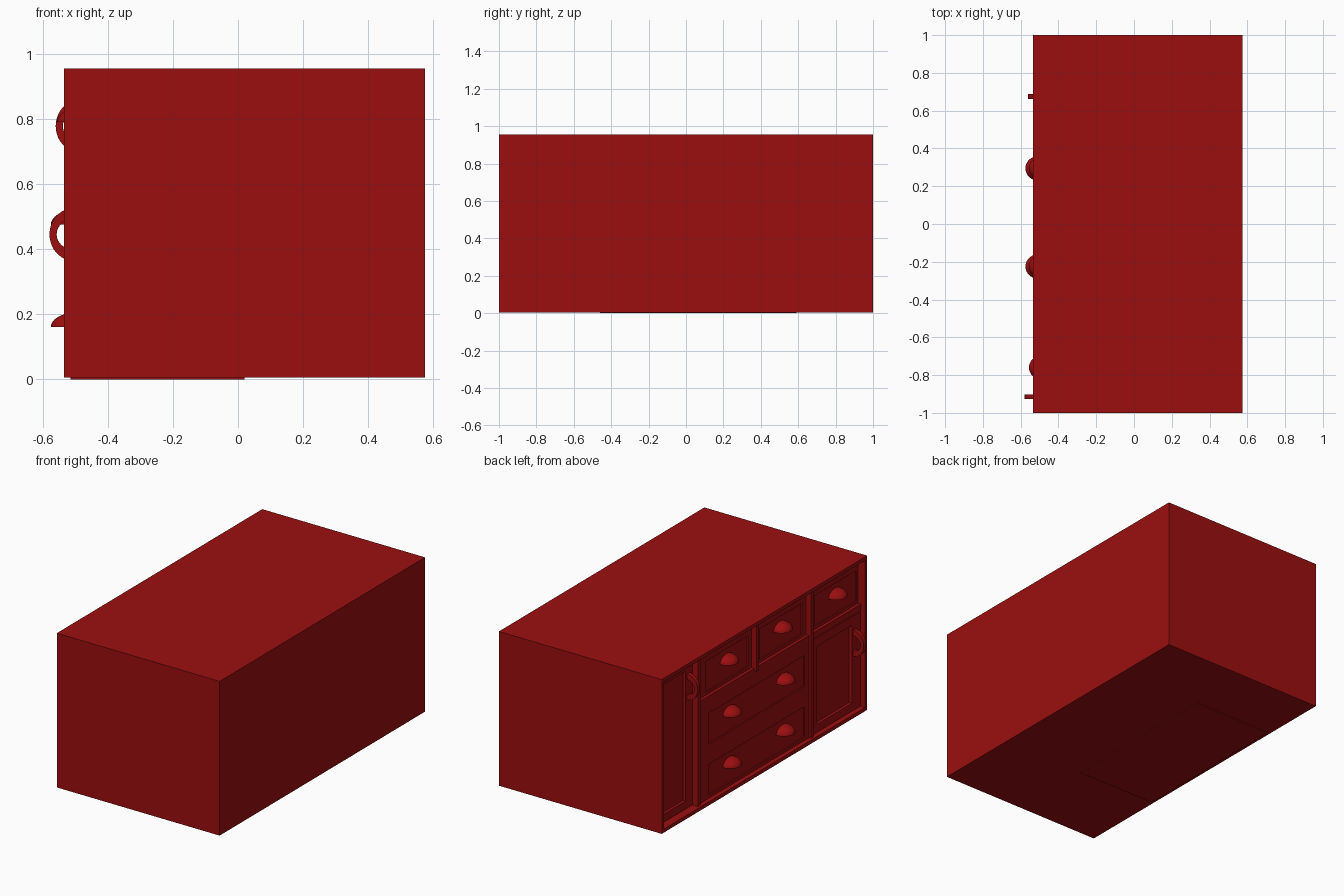
import bpy, bmesh, math
from mathutils import Matrix

if "Cube" in bpy.data.objects:
    bpy.data.objects.remove(bpy.data.objects["Cube"], do_unlink=True)

red = bpy.data.materials.new("deep_red")
red.use_nodes = True
colour = (0.33, 0.0045, 0.005, 1)
red.diffuse_color = colour
red.node_tree.nodes["Principled BSDF"].inputs["Base Color"].default_value = colour

BACK, FRONT, BASE, TOP = 0.575, -0.535, 0.005, 0.955
LIP = 0.022


def finish(name, bm, smooth=False):
    bmesh.ops.recalc_face_normals(bm, faces=bm.faces)
    mesh = bpy.data.meshes.new(name)
    bm.to_mesh(mesh)
    bm.free()
    mesh.materials.append(red)
    obj = bpy.data.objects.new(name, mesh)
    bpy.context.collection.objects.link(obj)
    if smooth:
        bpy.ops.object.select_all(action='DESELECT')
        obj.select_set(True)
        bpy.context.view_layer.objects.active = obj
        bpy.ops.object.shade_smooth_by_angle(angle=math.radians(40))
    return obj


def add_box(bm, x, y, z):
    size = [b - a for a, b in (x, y, z)]
    mid = [(a + b) / 2 for a, b in (x, y, z)]
    bmesh.ops.create_cube(bm, size=1, matrix=Matrix.Translation(mid) @ Matrix.Diagonal((*size, 1)))


def box(name, x, y, z):
    bm = bmesh.new()
    add_box(bm, x, y, z)
    return finish(name, bm)


def framed_front(name, face, outer, inner, depth):
    """Slab with a raised border; outer and inner are (y0, y1, z0, z1)."""
    y0, y1, z0, z1 = outer
    a0, a1, b0, b1 = inner
    bm = bmesh.new()
    add_box(bm, (face + depth, -0.45), (y0, y1), (z0, z1))
    rim = (face, face + depth)
    for y in ((y0, a0), (a1, y1)):
        add_box(bm, rim, y, (z0, z1))
    for z in ((z0, b0), (b1, z1)):
        add_box(bm, rim, (a0, a1), z)
    return finish(name, bm)


def cup_handle(name, face, y, z):
    # quarter dome with a flat underside
    bm = bmesh.new()
    bmesh.ops.create_uvsphere(bm, u_segments=32, v_segments=16, radius=1)
    for axis in ((0, 0, -1), (1, 0, 0)):
        cut = bmesh.ops.bisect_plane(bm, geom=bm.verts[:] + bm.edges[:] + bm.faces[:], dist=1e-5,
                                     plane_co=(0, 0, 0), plane_no=axis, clear_outer=True)
        rim = [e for e in cut["geom_cut"] if isinstance(e, bmesh.types.BMEdge)]
        bmesh.ops.holes_fill(bm, edges=rim, sides=0)
    bmesh.ops.transform(bm, verts=bm.verts, matrix=Matrix.Translation((face, y, z))
                        @ Matrix.Diagonal((0.072, 0.066, 0.044, 1)))
    return finish(name, bm, True)


def pull_handle(name, face, y, z, steps=20):
    # flat bow swept between an outer and an inner half ellipse
    bm = bmesh.new()
    rings = []
    for i in range(steps + 1):
        t = math.pi * (i / steps - 0.5)
        c, s = math.cos(t), math.sin(t)
        rings.append([bm.verts.new((face - d * c, y + w, z + h * s))
                      for d, h, w in ((0.072, 0.08, -0.012), (0.072, 0.08, 0.012),
                                      (0.05, 0.046, 0.012), (0.05, 0.046, -0.012))])
    for a, b in zip(rings, rings[1:]):
        for k in range(4):
            n = (k + 1) % 4
            bm.faces.new((a[k], a[n], b[n], b[k]))
    bm.faces.new(rings[0])
    bm.faces.new(rings[-1])
    return finish(name, bm, True)


# Carcass: solid block with a lip round the working side
bm = bmesh.new()
add_box(bm, (-0.46, BACK), (-1, 1), (BASE, TOP))
for y in ((-1, LIP - 1), (1 - LIP, 1)):
    add_box(bm, (FRONT, -0.46), y, (BASE, TOP))
for z in ((BASE, BASE + LIP), (TOP - LIP, TOP)):
    add_box(bm, (FRONT, -0.46), (LIP - 1, 1 - LIP), z)
finish("carcass", bm)
box("underside_plate", (-0.515, 0.02), (-0.46, 0.59), (0, BASE + 0.001))

# Dividers between the bays
Z0, Z1 = BASE + LIP, TOP - LIP
for label, y, low in (("door", 0.615, Z0), ("cupboard", -0.485, Z0), ("upper", 0.045, 0.64)):
    box(label + "_divider", (-0.52, -0.45), (y - 0.013, y + 0.013), (low, Z1))

UPPER, LOWER = -0.488, -0.507


def drawer(name, face, y0, y1, base, cups):
    panel = (min(cups) - 0.205, max(cups) + 0.205, base - 0.115, base + 0.075)
    framed_front(name, face, (y0, y1, base - 0.133, base + 0.143), panel, 0.008)
    for i, y in enumerate(cups):
        cup_handle(f"{name}_cup_{i + 1}", face + 0.004, y, base)


# Drawers: three small ones above two wide ones
for name, y0, y1, cup in (("left", 0.058, 0.602, 0.295), ("middle", -0.472, 0.032, -0.225),
                          ("right", -0.978, -0.498, -0.76)):
    drawer(f"small_{name}_drawer", UPPER, y0, y1, 0.79, [cup])
for name, base in (("upper", 0.475), ("lower", 0.16)):
    drawer(f"wide_{name}_drawer", LOWER, -0.472, 0.602, base, [0.295, -0.225])

# Rails between drawer rows
box("upper_rail", (LOWER, -0.45), (-0.978, 0.602), (0.618, 0.657))
box("lower_rail", (LOWER, -0.45), (-0.472, 0.602), (0.303, 0.342))

# Doors with sunken panels and bow pulls
framed_front("tall_door", UPPER, (0.632, 0.974, Z0 + 0.004, Z1 - 0.004), (0.7, 0.92, 0.08, 0.88), 0.018)
pull_handle("tall_door_pull", UPPER, 0.675, 0.778)
framed_front("square_door", LOWER, (-0.974, -0.502, Z0 + 0.004, 0.614), (-0.89, -0.55, 0.08, 0.56), 0.018)
pull_handle("square_door_pull", LOWER, -0.915, 0.445)
